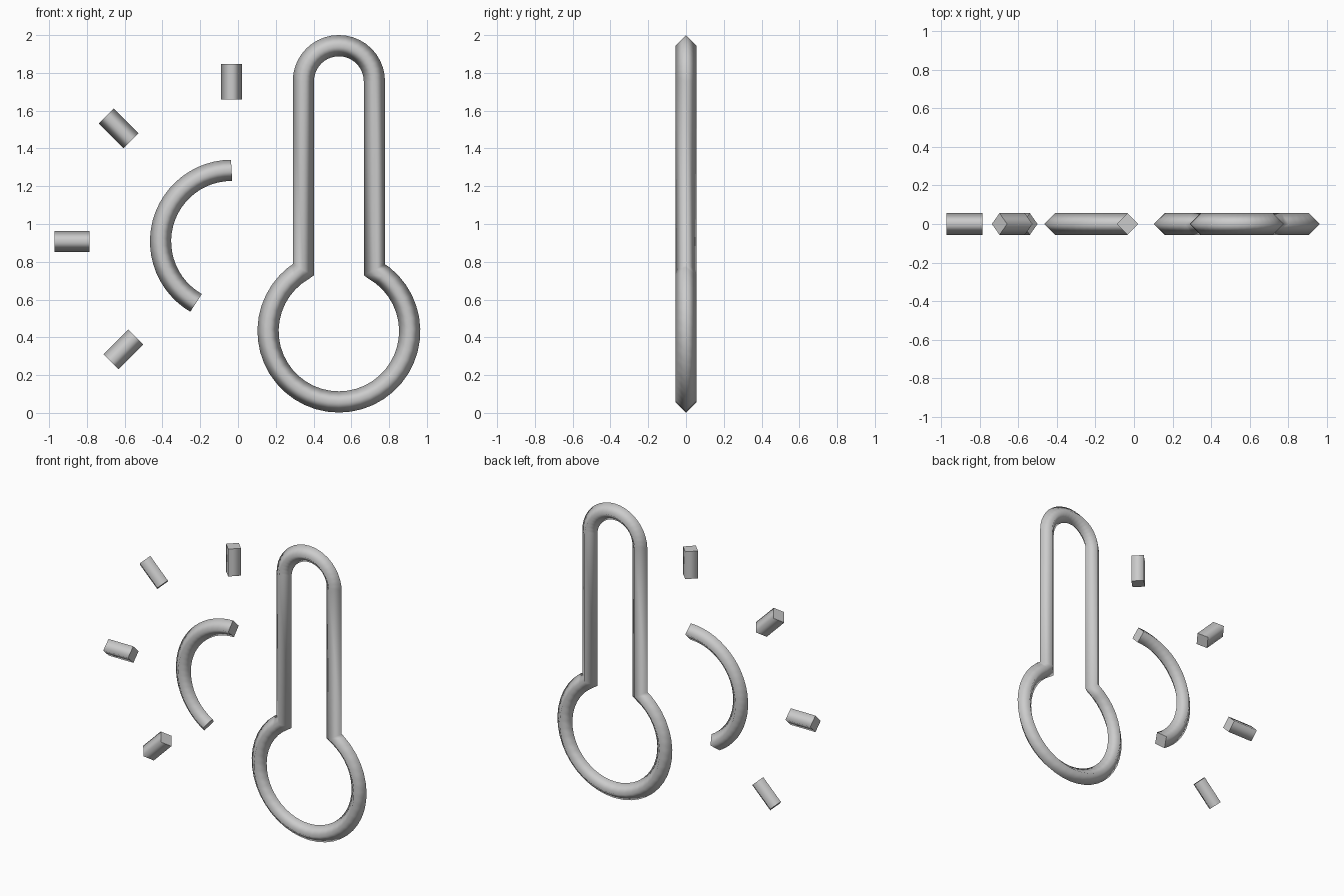
import bpy, bmesh, math
from mathutils import Vector

if "Cube" in bpy.data.objects:
    bpy.data.objects.remove(bpy.data.objects["Cube"])

R = 0.056                      # half-diagonal of the diamond cross-section
grey = bpy.data.materials.new("light grey")
grey.diffuse_color = (0.6, 0.6, 0.6, 1)
grey.use_nodes = True
grey.node_tree.nodes["Principled BSDF"].inputs["Base Color"].default_value = grey.diffuse_color


def arc(cx, cz, r, a0, a1, n):
    """Points on an arc in the front plane, angles in degrees."""
    angles = [math.radians(a0 + (a1 - a0) * i / n) for i in range(n + 1)]
    return [Vector((cx + r * math.cos(a), 0, cz + r * math.sin(a))) for a in angles]


def diamond_tube(name, path, closed=False):
    """Sweep a diamond along a path in the front plane, mitring its corners."""
    bm = bmesh.new()
    n, depth, rings = len(path), Vector((0, R, 0)), []
    for i, p in enumerate(path):
        before = path[i - 1] if closed or i > 0 else None
        after = path[(i + 1) % n] if closed or i < n - 1 else None
        d0 = (p - before).normalized() if before is not None else None
        d1 = (after - p).normalized() if after is not None else None
        d0, d1 = d0 or d1, d1 or d0
        t = (d0 + d1).normalized()
        side = Vector((-t.z, 0, t.x)) * (R / t.dot(d0))
        rings.append([bm.verts.new(p + o) for o in (side, depth, -side, -depth)])
    for i in range(n if closed else n - 1):
        a, b = rings[i], rings[(i + 1) % n]
        for k in range(4):
            j = (k + 1) % 4
            bm.faces.new((a[k], a[j], b[j], b[k])).smooth = True
    if not closed:             # flat end caps
        bm.faces.new(rings[0])
        bm.faces.new(rings[-1])
    bmesh.ops.recalc_face_normals(bm, faces=bm.faces)
    mesh = bpy.data.meshes.new(name)
    bm.to_mesh(mesh)
    bm.free()
    mesh.materials.append(grey)
    bpy.context.collection.objects.link(bpy.data.objects.new(name, mesh))


# Thermometer outline: round cap, straight stem, open bulb
cx, stem, bulb, bulb_z, cap_z = 0.534, 0.188, 0.375, 0.433, 1.756
open_angle = math.degrees(math.acos(stem / bulb))
outline = arc(cx, cap_z, stem, 0, 180, 20)
outline += arc(cx, bulb_z, bulb, 180 - open_angle, 360 + open_angle, 36)
diamond_tube("thermometer_outline", outline, closed=True)

# Partial sun disc
sx, sz = -0.034, 0.908
diamond_tube("sun_arc", arc(sx, sz, 0.376, 90, 240, 24))

# Sun rays: angle and distance of each centre
for i, (angle, dist) in enumerate([(90, 0.845), (135, 0.846), (180, 0.845), (225, 0.809)]):
    d = Vector((math.cos(math.radians(angle)), 0, math.sin(math.radians(angle))))
    c = Vector((sx, 0, sz))
    diamond_tube(f"sun_ray_{i + 1}", [c + d * (dist - 0.093), c + d * (dist + 0.093)])
